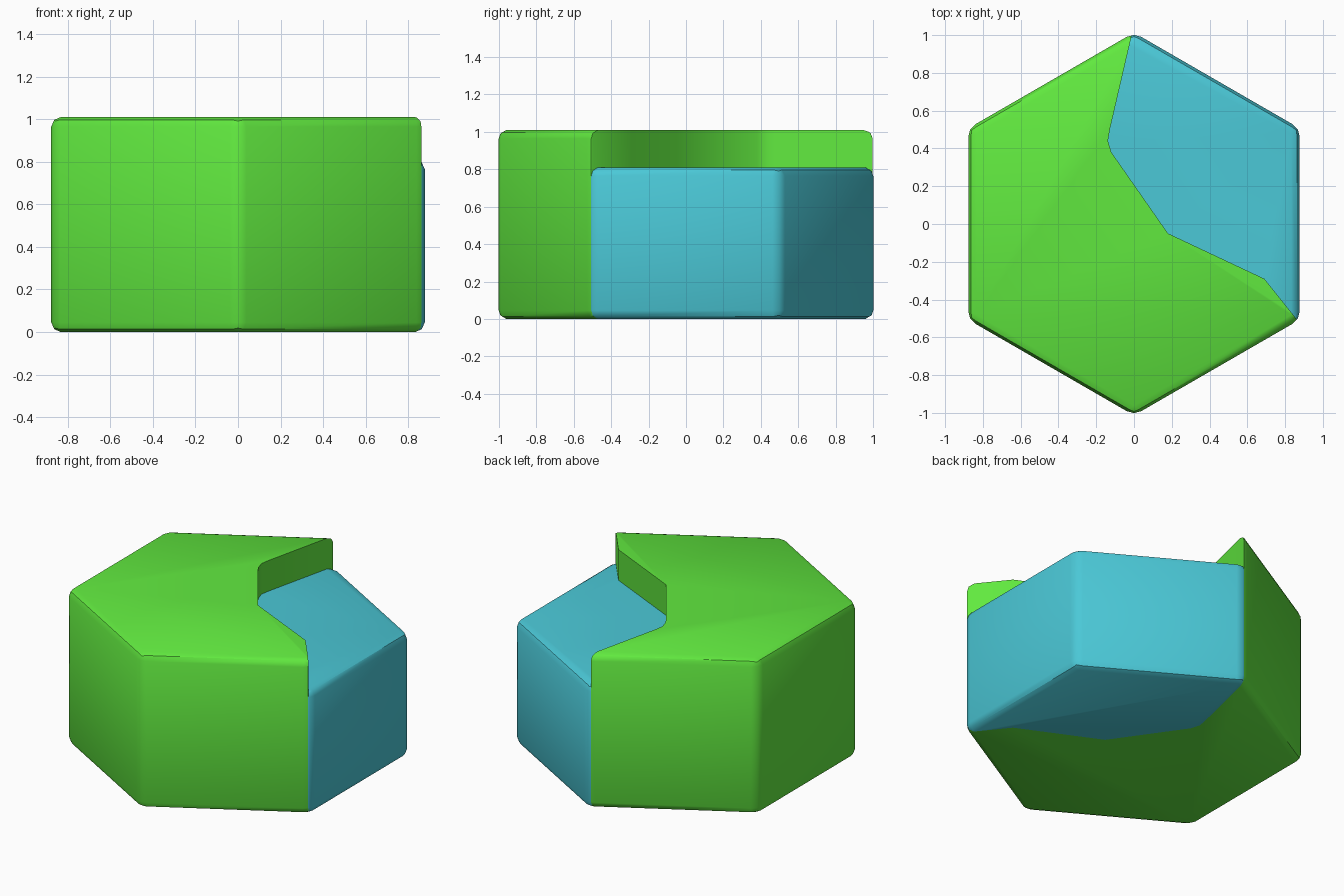
import bpy
import bmesh
import math

if "Cube" in bpy.data.objects:
    bpy.data.objects.remove(bpy.data.objects["Cube"])

RADIUS = 1.013   # hexagon corner radius before rounding
BEVEL = 0.045

# Shoreline seen from above, closed outside the tile on the water side
SHORE = [(0.0, 1.2), (-0.012, 1.0), (-0.128, 0.5), (-0.138, 0.44), (-0.12, 0.38),
         (0.18, -0.05), (0.69, -0.29), (0.858, -0.5), (0.95, -0.7), (1.3, -0.7), (1.3, 1.2)]


def prism(name, outline, z0, z1):
    bm = bmesh.new()
    base = bm.faces.new([bm.verts.new((x, y, z0)) for x, y in outline])
    top = bmesh.ops.extrude_face_region(bm, geom=[base])["geom"]
    for v in top:
        if isinstance(v, bmesh.types.BMVert):
            v.co.z = z1
    bmesh.ops.recalc_face_normals(bm, faces=bm.faces)
    mesh = bpy.data.meshes.new(name)
    bm.to_mesh(mesh)
    bm.free()
    obj = bpy.data.objects.new(name, mesh)
    bpy.context.collection.objects.link(obj)
    return obj


def tile_part(name, height, operation, color):
    hexagon = [(RADIUS * math.sin(i * math.pi / 3), RADIUS * math.cos(i * math.pi / 3))
               for i in range(6)]
    obj = prism(name, hexagon, 0, height)
    bevel = obj.modifiers.new("Rounded edges", "BEVEL")
    bevel.width = BEVEL
    bevel.segments = 2
    cut = obj.modifiers.new("Shoreline", "BOOLEAN")
    cut.operation = operation
    cut.solver = "EXACT"
    cut.object = cutter
    mat = bpy.data.materials.new(name)
    mat.diffuse_color = (*color, 1)
    mat.use_nodes = True
    mat.node_tree.nodes["Principled BSDF"].inputs["Base Color"].default_value = mat.diffuse_color
    obj.data.materials.append(mat)
    bpy.ops.object.select_all(action="DESELECT")
    obj.select_set(True)
    bpy.context.view_layer.objects.active = obj
    for mod in list(obj.modifiers):
        bpy.ops.object.modifier_apply(modifier=mod.name)
    bpy.ops.object.shade_smooth_by_angle(angle=math.radians(40))
    return obj


# Cutter that splits the hexagon into land and water
cutter = prism("shore_cutter", SHORE, -0.5, 1.5)
cutter.hide_render = True

# Raised grass and lower water
tile_part("land", 1.01, "DIFFERENCE", (0.12, 0.82, 0.05))
tile_part("water", 0.81, "INTERSECT", (0.07, 0.58, 0.68))

bpy.data.objects.remove(cutter)
